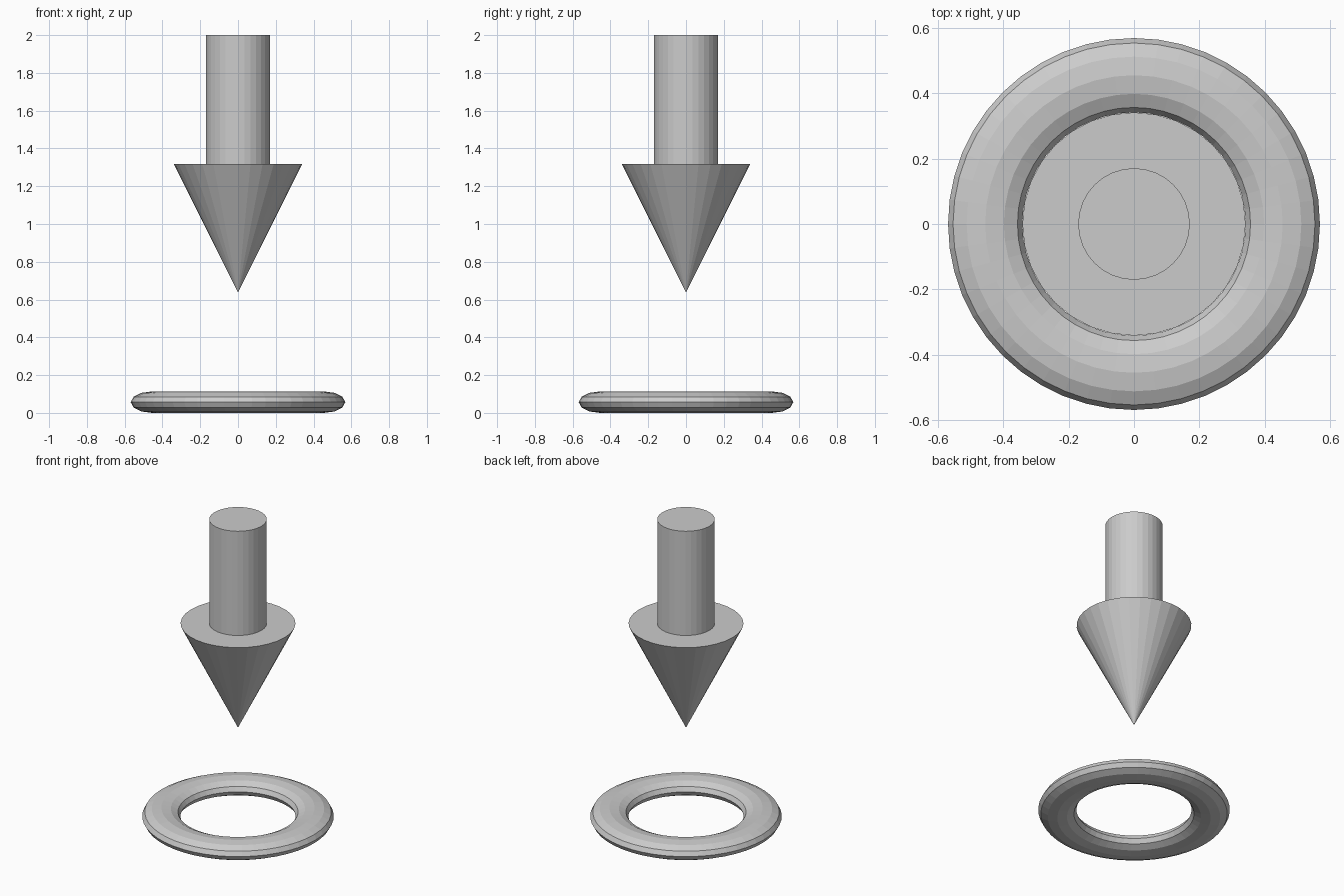
import bpy

if "Cube" in bpy.data.objects:
    bpy.data.objects.remove(bpy.data.objects["Cube"])

U = 2 / 17.6           # base unit: the model is 17.6 units tall
HEAD_TOP = 11.6 * U    # where shaft meets arrow head


def name_part(name):
    ob = bpy.context.object
    ob.name = name
    bpy.ops.object.transform_apply(location=False, rotation=True, scale=True)
    bpy.ops.object.shade_flat()


# Upright shaft
bpy.ops.mesh.primitive_cylinder_add(vertices=32, radius=1.5 * U, depth=6 * U,
                                    location=(0, 0, HEAD_TOP + 3 * U))
name_part("arrow_shaft")

# Arrow head pointing down
bpy.ops.mesh.primitive_cone_add(vertices=32, radius1=0, radius2=3 * U, depth=6 * U,
                                location=(0, 0, HEAD_TOP - 3 * U))
name_part("arrow_head")

# Flattened ring on the floor
bpy.ops.mesh.primitive_torus_add(major_radius=4 * U, minor_radius=U,
                                 major_segments=48, minor_segments=12,
                                 location=(0, 0, 0.5 * U))
bpy.context.object.scale.z = 0.5
name_part("ground_ring")
